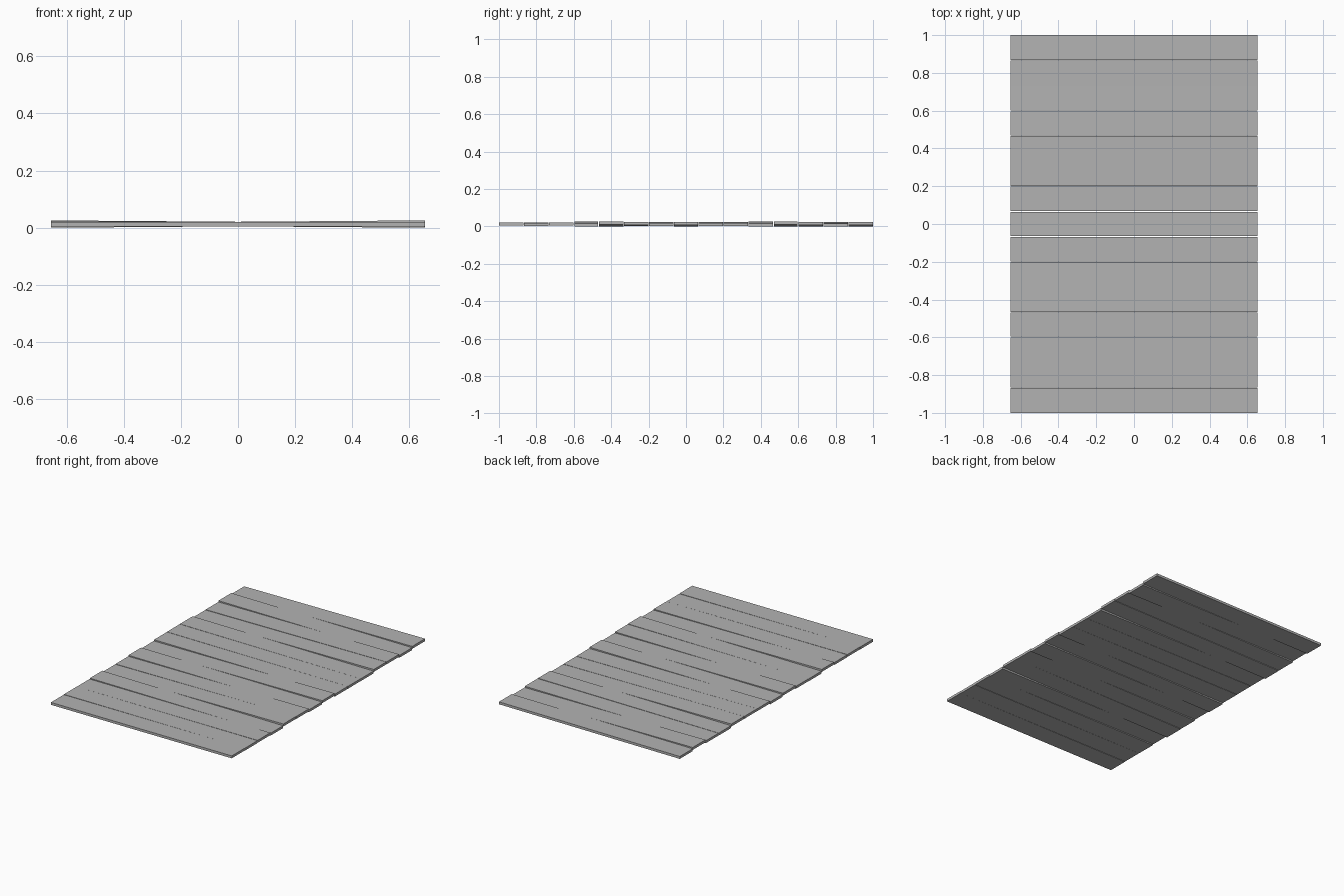
import bpy
import math

if "Cube" in bpy.data.objects:
    bpy.data.objects.remove(bpy.data.objects["Cube"])

LENGTH = 1.31        # plank length along x
PITCH = 2.0 / 15     # spacing of planks along y
THICK = 0.016
LIFT = 0.0048        # largest rise of a plank end

grey = bpy.data.materials.new("plank grey")
grey.diffuse_color = (0.45, 0.45, 0.45, 1)
grey.use_nodes = True
grey.node_tree.nodes["Principled BSDF"].inputs["Base Color"].default_value = grey.diffuse_color

# Relative rise of each plank's left end, front to back
rises = [0.0, 0.3, 0.1, 1.0, -1.0, -0.7, 0.6, -0.8,
         0.6, 0.75, 0.9, -0.95, -0.8, 0.8, -0.8]


def plank(index, rise):
    """One flat board, slightly rolled about its long-side centre."""
    width = 0.127 if index in (3, 7, 11) else 0.1315
    y = -1 + PITCH * (index + 0.5)
    # outermost planks reach the full extent
    if index == 0:
        y, width = -1 + 0.1323 / 2, 0.1323
    elif index == 14:
        y, width = 1 - 0.1323 / 2, 0.1323
    bpy.ops.mesh.primitive_cube_add(size=1, location=(0, y, LIFT + THICK / 2))
    board = bpy.context.object
    board.name = f"plank_{index + 1:02d}"
    board.scale = (LENGTH, width, THICK)
    board.rotation_euler.y = math.atan2(rise * LIFT, LENGTH / 2)
    board.data.materials.append(grey)


for i, rise in enumerate(rises):
    plank(i, rise)
